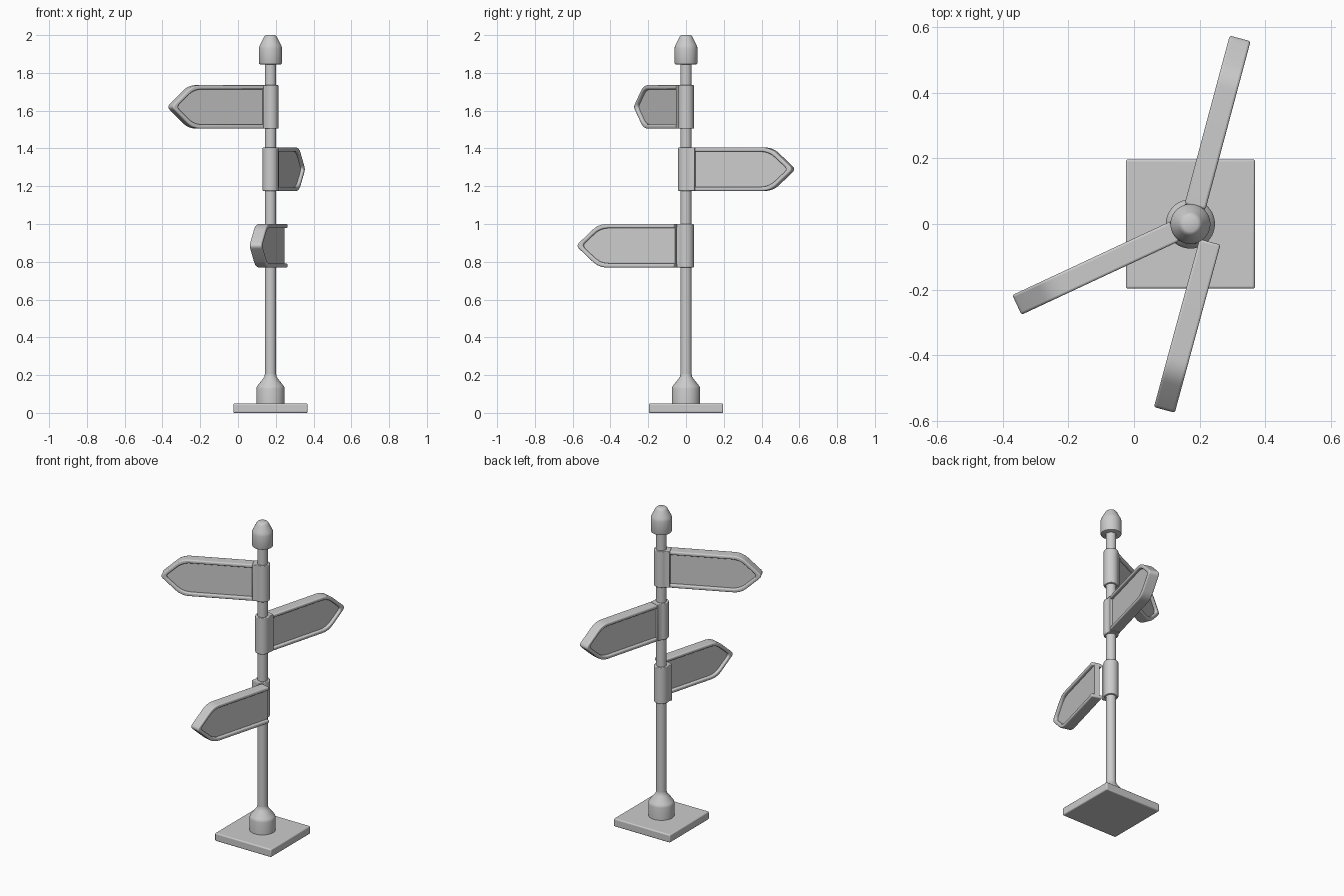
import bpy, bmesh, math
from mathutils import Matrix, Vector

if "Cube" in bpy.data.objects:
    bpy.data.objects.remove(bpy.data.objects["Cube"])

POLE_X = 0.172
SEG = 40


def finish(bm, name, bevel=0.0, matrix=None):
    bmesh.ops.recalc_face_normals(bm, faces=bm.faces)
    me = bpy.data.meshes.new(name)
    bm.to_mesh(me)
    bm.free()
    ob = bpy.data.objects.new(name, me)
    bpy.context.collection.objects.link(ob)
    if matrix:
        ob.matrix_world = matrix
    if bevel:
        mod = ob.modifiers.new("soft_edges", 'BEVEL')
        mod.width, mod.segments = bevel, 3
        mod.limit_method, mod.angle_limit = 'ANGLE', math.radians(40)
    bpy.ops.object.select_all(action='DESELECT')
    ob.select_set(True)
    bpy.context.view_layer.objects.active = ob
    bpy.ops.object.shade_smooth_by_angle(angle=math.radians(35))
    return ob


def lathe(name, profile):
    # turned solid around the pole axis from (radius, z) points
    bm = bmesh.new()
    rings = [[bm.verts.new((r * math.cos(math.tau * i / SEG), r * math.sin(math.tau * i / SEG), z))
              for i in range(SEG)] for r, z in profile]
    for a, b in zip(rings, rings[1:]):
        for i in range(SEG):
            j = (i + 1) % SEG
            bm.faces.new((a[i], a[j], b[j], b[i]))
    bm.faces.new(rings[0][::-1])
    bm.faces.new(rings[-1])
    return finish(bm, name, 0, Matrix.Translation((POLE_X, 0, 0)))


def extrude(name, pts, lo, hi, to_3d, bevel, matrix):
    # prism from a 2D outline; to_3d maps (u, v, depth) to a point
    bm = bmesh.new()
    f = bm.faces.new([bm.verts.new(to_3d(u, v, lo)) for u, v in pts])
    ext = bmesh.ops.extrude_face_region(bm, geom=[f])
    shift = Vector(to_3d(0, 0, hi)) - Vector(to_3d(0, 0, lo))
    bmesh.ops.translate(bm, vec=shift, verts=[g for g in ext["geom"] if isinstance(g, bmesh.types.BMVert)])
    return finish(bm, name, bevel, matrix)


def arrow(inset):
    # arrow outline, open at the pole end, with rounded corners
    h, sx, tx = 0.115 - inset, 0.415 - inset * 0.41, 0.54 - inset * 1.41
    corners = [Vector(p) for p in ((0, -h), (sx, -h), (tx, 0), (sx, h), (0, h))]
    out = [corners[0]]
    for i in (1, 2, 3):
        c = corners[i]
        cut = 0.025 if i == 2 else 0.045
        a = c + (corners[i - 1] - c).normalized() * cut
        b = c + (corners[i + 1] - c).normalized() * cut
        for k in range(7):
            t = k / 6
            out.append(a * (1 - t) ** 2 + c * 2 * t * (1 - t) + b * t * t)
    out.append(corners[4])
    return out


def on_edge(u, v, d):
    return (u, d, v)


def flat(u, v, d):
    return (u, v, d)


def sign(name, z, angle, start, offset):
    base = Matrix.Translation((POLE_X, 0, z)) @ Matrix.Rotation(math.radians(angle), 4, 'Z')
    place = base @ Matrix.Translation((start, offset, 0))
    # raised rim and recessed panel
    extrude(name + "_rim", arrow(0) + arrow(0.022)[::-1], -0.033, 0.033, on_edge, 0.007, place)
    extrude(name + "_panel", arrow(0.008), -0.016, 0.016, on_edge, 0, place)
    # sleeve: round at the back, flat towards the sign
    arc = [(0.042 * math.cos(math.radians(a)), 0.042 * math.sin(math.radians(a)))
           for a in range(52, 309, 8)]
    extrude(name + "_sleeve", [(0.055, -0.033), (0.055, 0.033)] + arc, -0.115, 0.115, flat, 0.004, base)


# base plate
extrude("base_plate", [(-0.197, -0.197), (0.197, -0.197), (0.197, 0.197), (-0.197, 0.197)],
        0, 0.05, flat, 0.007, Matrix.Translation((POLE_X, 0, 0)))

# pole, foot collar and top cap
lathe("pole", [(0.03, 0.04), (0.03, 1.9)])
lathe("foot_collar", [(0.075, 0.045), (0.075, 0.128), (0.073, 0.137), (0.068, 0.145),
                      (0.038, 0.183), (0.032, 0.193), (0.03, 0.205)])
lathe("top_cap", [(0.055, 1.845), (0.059, 1.847), (0.061, 1.852), (0.061, 1.93), (0.059, 1.94),
                  (0.055, 1.95), (0.036, 1.987), (0.031, 1.995), (0.023, 2.0)])

# three direction signs
sign("upper_sign", 1.62, 205, 0.053, 0)
sign("middle_sign", 1.29, 75, 0.055, 0)
sign("lower_sign", 0.885, 254.8, 0.037, 0.072)
